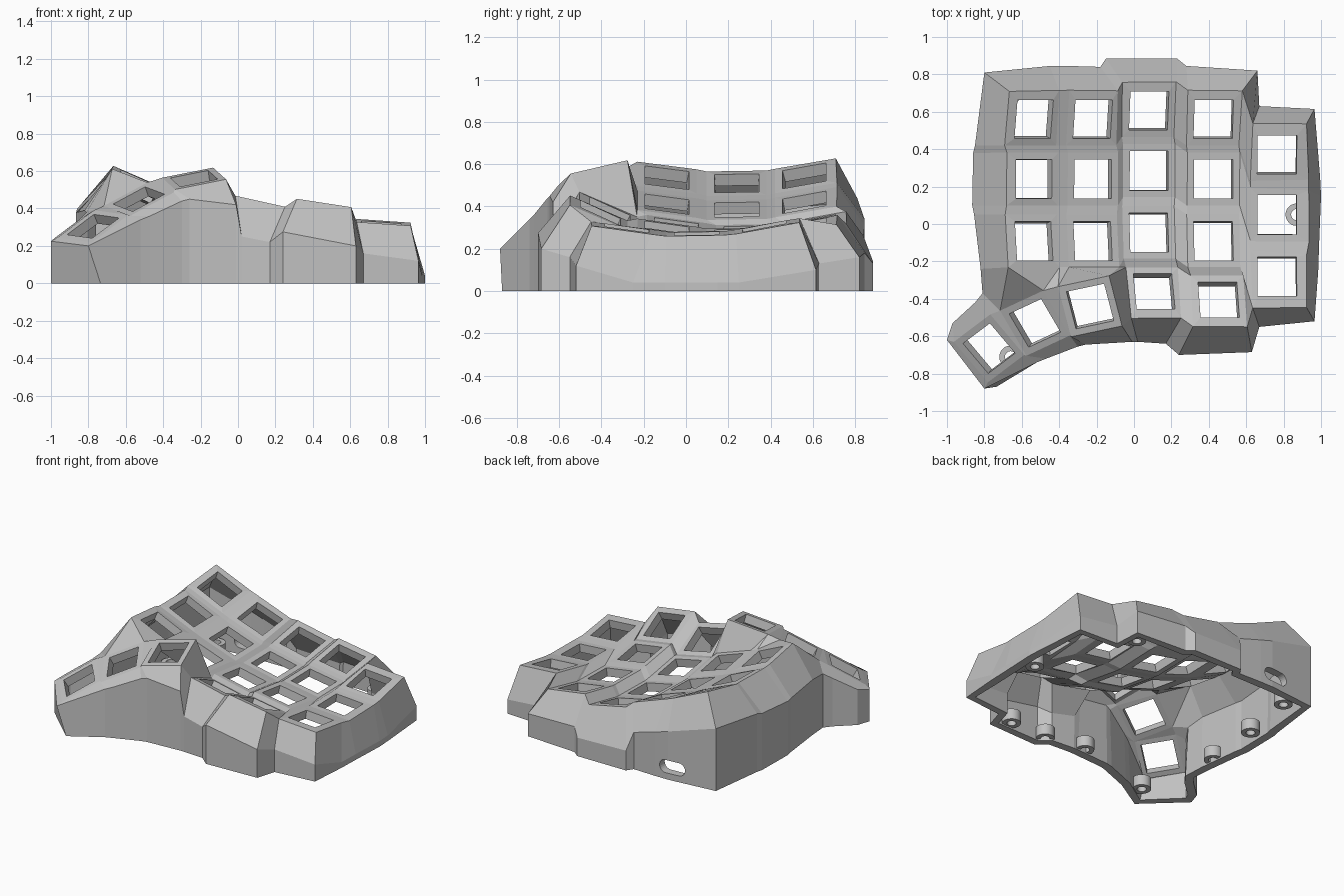
import bpy, bmesh
from math import radians, pi, cos, sin
from mathutils import Matrix, Vector

cube = bpy.data.objects.get("Cube")
if cube:
    bpy.data.objects.remove(cube)

grey = bpy.data.materials.new("matte_grey")
grey.use_nodes = True
grey.diffuse_color = (0.54, 0.54, 0.54, 1)
grey.node_tree.nodes["Principled BSDF"].inputs["Base Color"].default_value = grey.diffuse_color

bm = bmesh.new()
corner = {}                       # named plate corners, such as "A0bl"
HALF, HOLE = 0.142, 0.105
SIDES = {"bl": (-1, 1), "br": (1, 1), "fr": (1, -1), "fl": (-1, -1)}


def face(*verts):
    bm.faces.new([corner[v] if isinstance(v, str) else v for v in verts])


def key_plate(name, centre, yaw, roll, pitch):
    """Square plate with a square opening."""
    turn = (Matrix.Translation(centre) @ Matrix.Rotation(radians(yaw), 4, "Z")
            @ Matrix.Rotation(radians(roll), 4, "Y") @ Matrix.Rotation(radians(pitch), 4, "X"))
    inner = []
    for tag, (sx, sy) in SIDES.items():
        corner[name + tag] = bm.verts.new(turn @ Vector((sx * HALF, sy * HALF, 0)))
        inner.append(bm.verts.new(turn @ Vector((sx * HOLE, sy * HOLE, 0))))
    tags = list(SIDES)
    for i in range(4):
        j = (i + 1) % 4
        face(name + tags[i], inner[i], inner[j], name + tags[j])


# Finger columns: x, y of second row, z of second row, roll, number of rows
columns = {
    "A": (-0.535, 0.24, 0.51, 24, 3),
    "B": (-0.22, 0.24, 0.385, 19, 3),
    "C": (0.08, 0.285, 0.285, 12, 4),
    "D": (0.425, 0.24, 0.275, 9, 4),
    "E": (0.765, 0.05, 0.272, 4, 3),
}
# Rows: y step, z step, pitch
rows = [(0.32, 0.035, 11), (0, 0, 1), (-0.33, 0.026, -8), (-0.645, 0.095, -25)]
for name, (x, y, z, roll, count) in columns.items():
    for r, (dy, dz, pitch) in enumerate(rows[:count]):
        dx = 0.028 if r == 3 else 0
        key_plate(f"{name}{r}", (x + dx, y + dy, z + dz), 0, roll, pitch)

# Thumb keys
key_plate("T1", (-0.235, -0.44, 0.56), 12, -11, 13)
key_plate("T2", (-0.53, -0.53, 0.45), 25, -26, 12)
key_plate("T3", (-0.775, -0.665, 0.305), 37, -31, 6)

# Webs between rows, between columns and at the crossings
for name, spec in columns.items():
    for r in range(spec[4] - 1):
        face(f"{name}{r}fl", f"{name}{r}fr", f"{name}{r+1}br", f"{name}{r+1}bl")
for a, b in ("AB", "BC", "CD", "DE"):
    count = min(columns[a][4], columns[b][4])
    for r in range(count):
        face(f"{a}{r}br", f"{a}{r}fr", f"{b}{r}fl", f"{b}{r}bl")
        if r < count - 1:
            face(f"{a}{r}fr", f"{a}{r+1}br", f"{b}{r+1}bl", f"{b}{r}fl")

# Webs that tie the thumb keys and the lower rows together
for patch in (
    "T1bl T1fl T2fr T2br", "T2bl T2fl T3fr T3br",
    "A2fl T2bl T2br", "A2fl T2br A2fr", "A2fr T2br T1bl", "A2fr T1bl B2fl",
    "B2fl T1bl T1br B2fr", "B2fr T1br C3bl", "B2fr C3bl C2fl",
    "T1br T1fr C3fl C3bl", "D2fr D3br E2fl", "D3br D3fr E2fl",
):
    face(*patch.split())

# Outer wall: plate corner, then the lip point it slopes down to
skirt = [
    ("A0bl", -0.80, 0.81, 0.44), ("A0fl", -0.85, 0.42, 0.41), ("A1bl", -0.86, 0.38, 0.40),
    ("A1fl", -0.865, 0.1, 0.38), ("A2bl", -0.855, 0.05, 0.38), ("A2fl", -0.82, -0.24, 0.39),
    ("T2bl", -0.81, -0.37, 0.38), ("T3br", -0.85, -0.42, 0.34), ("T3bl", -0.97, -0.53, 0.25),
    ("T3bl", -1.0, -0.62, 0.225), ("T3fl", -0.80, -0.88, 0.2), ("T3fr", -0.52, -0.74, 0.34),
    ("T2fl", -0.47, -0.72, 0.36), ("T2fr", -0.30, -0.655, 0.44), ("T1fl", -0.26, -0.645, 0.45),
    ("T1fr", -0.01, -0.63, 0.42), ("C3fl", 0.02, -0.63, 0.25), ("C3fr", 0.17, -0.64, 0.22),
    ("D3fl", 0.24, -0.70, 0.275), ("D3fr", 0.63, -0.685, 0.20), ("E2fl", 0.67, -0.55, 0.16),
    ("E2fr", 0.965, -0.52, 0.12), ("E2br", 0.985, -0.25, 0.04), ("E1fr", 0.99, -0.1, 0.04),
    ("E1br", 1.0, 0.15, 0.04), ("E0fr", 0.995, 0.25, 0.04), ("E0br", 0.965, 0.615, 0.1),
    ("E0bl", 0.67, 0.63, 0.13), ("D0br", 0.66, 0.82, 0.16), ("D0bl", 0.28, 0.845, 0.18),
    ("C0br", 0.23, 0.885, 0.13), ("C0bl", -0.15, 0.885, 0.14), ("B0br", -0.18, 0.84, 0.26),
    ("B0bl", -0.35, 0.845, 0.31), ("A0br", -0.45, 0.845, 0.34),
]
tucked_feet = {"T3fl": (-0.735, -0.87, 0)}
lips = [bm.verts.new(p[1:]) for p in skirt]
feet = [bm.verts.new(tucked_feet.get(p[0], (p[1], p[2], 0))) for p in skirt]
for i in range(len(skirt)):
    j = (i + 1) % len(skirt)
    top = [skirt[i][0]] if skirt[i][0] == skirt[j][0] else [skirt[i][0], skirt[j][0]]
    face(*top, lips[j], lips[i])
    face(lips[i], lips[j], feet[j], feet[i])

# Widen the rim of the finger plates a little toward the wall
for (name, *_), lip in zip(skirt, lips):
    if name[0] != "T":
        out = lip.co - corner[name].co
        out.z = 0
        corner[name].co += out.normalized() * (0.03 if name[0] == "E" else 0.016)

bmesh.ops.recalc_face_normals(bm, faces=bm.faces)
bm.faces.ensure_lookup_table()
if bm.faces[0].normal.z < 0:
    bmesh.ops.reverse_faces(bm, faces=bm.faces)


def add_object(name, mesh_bm):
    mesh = bpy.data.meshes.new(name)
    mesh_bm.to_mesh(mesh)
    mesh_bm.free()
    mesh.materials.append(grey)
    obj = bpy.data.objects.new(name, mesh)
    bpy.context.collection.objects.link(obj)
    return obj


case = add_object("case_shell", bm)
solid = case.modifiers.new("thickness", "SOLIDIFY")
solid.thickness = 0.058
solid.offset = -1

# Cable slot through the back wall: a rounded profile pushed through in y
cut = bmesh.new()
outline = []
for end in (1, -1):
    for k in range(13):
        angle = pi * k / 12 - end * pi / 2
        outline.append(cut.verts.new((-0.48 + end * 0.05 + 0.045 * cos(angle), 0.7,
                                      0.09 + 0.045 * sin(angle))))
profile = cut.faces.new(outline)
pushed = bmesh.ops.extrude_face_region(cut, geom=[profile], use_keep_orig=True)
bmesh.ops.translate(cut, vec=(0, 0.25, 0),
                    verts=[g for g in pushed["geom"] if isinstance(g, bmesh.types.BMVert)])
bmesh.ops.recalc_face_normals(cut, faces=cut.faces)
slot = add_object("cable_slot_cutter", cut)
slot.hide_render = True
boolean = case.modifiers.new("cable_slot", "BOOLEAN")
boolean.object = slot
boolean.solver = "EXACT"
bpy.context.view_layer.objects.active = case
for modifier in ("thickness", "cable_slot"):
    bpy.ops.object.modifier_apply(modifier=modifier)
bpy.data.objects.remove(slot)

# Screw bosses: short tubes along the inside of the wall
spots = [(0.52, -0.6), (0.23, -0.61), (-0.06, -0.56), (-0.66, -0.71), (-0.77, -0.13),
         (-0.73, 0.29), (-0.66, 0.7), (0.87, 0.05), (0.58, 0.72)]
for n, (x, y) in enumerate(spots):
    tube = bmesh.new()
    rings = []
    for radius, z in ((0.06, 0.01), (0.06, 0.085), (0.03, 0.085), (0.03, 0.01)):
        ring = bmesh.ops.create_circle(tube, segments=24, radius=radius,
                                       matrix=Matrix.Translation((x, y, z)))
        rings.append(ring["verts"])
    for k in range(4):
        a, b = rings[k], rings[(k + 1) % 4]
        for i in range(24):
            j = (i + 1) % 24
            tube.faces.new((a[i], a[j], b[j], b[i]))
    bmesh.ops.recalc_face_normals(tube, faces=tube.faces)
    boss = add_object(f"screw_boss_{n + 1}", tube)
    bpy.context.view_layer.objects.active = boss
    boss.select_set(True)
    bpy.ops.object.shade_smooth_by_angle()
    boss.select_set(False)
